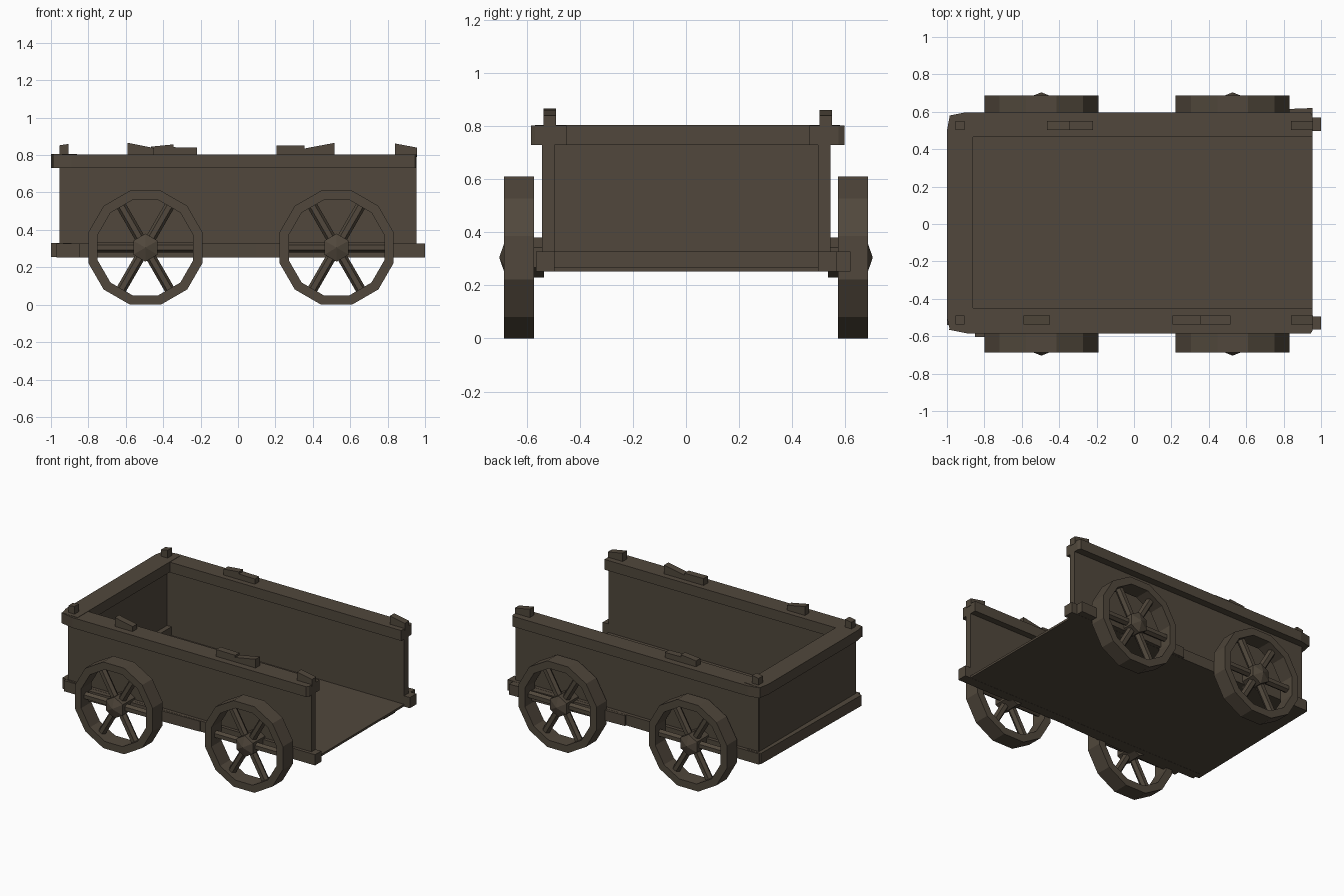
import bpy, bmesh
from math import cos, sin, pi

if "Cube" in bpy.data.objects:
    bpy.data.objects.remove(bpy.data.objects["Cube"])

wood = bpy.data.materials.new("dark brown wood")
wood.diffuse_color = (0.082, 0.064, 0.045, 1)
wood.use_nodes = True
wood.node_tree.nodes["Principled BSDF"].inputs["Base Color"].default_value = wood.diffuse_color


def finish(name, bm):
    bmesh.ops.recalc_face_normals(bm, faces=bm.faces)
    me = bpy.data.meshes.new(name)
    bm.to_mesh(me)
    bm.free()
    me.materials.append(wood)
    ob = bpy.data.objects.new(name, me)
    bpy.context.collection.objects.link(ob)
    return ob


def prism(name, outline, lo, hi, axes="xy"):
    """Extrude a 2D outline: 'xy' goes up z, 'xz' goes along y."""
    bm = bmesh.new()
    put = (lambda a, b, c: (a, b, c)) if axes == "xy" else (lambda a, b, c: (a, c, b))
    rings = [[bm.verts.new(put(a, b, c)) for a, b in outline] for c in (lo, hi)]
    n = len(outline)
    for i in range(n):
        j = (i + 1) % n
        bm.faces.new((rings[0][i], rings[0][j], rings[1][j], rings[1][i]))
    bm.faces.new(rings[0])
    bm.faces.new(rings[1])
    return finish(name, bm)


def box(name, x0, x1, y0, y1, z0, z1):
    return prism(name, [(x0, y0), (x1, y0), (x1, y1), (x0, y1)], z0, z1)


def lathe(name, profile, sides, phase, cx, cz, closed):
    """Revolve (radius, y) points around a wheel axle."""
    bm = bmesh.new()
    rings = []
    for r, y in profile:
        rings.append([bm.verts.new((cx + r * cos(phase + 2 * pi * k / sides), y,
                                    cz + r * sin(phase + 2 * pi * k / sides)))
                      for k in range(sides)])
    pairs = list(zip(rings, rings[1:]))
    if closed:
        pairs.append((rings[-1], rings[0]))
    for a, b in pairs:
        for k in range(sides):
            m = (k + 1) % sides
            bm.faces.new((a[k], a[m], b[m], b[k]))
    if not closed:
        bm.faces.new(rings[0])
    bmesh.ops.remove_doubles(bm, verts=bm.verts, dist=0.0001)
    return finish(name, bm)


def spokes(name, cx, cz, y):
    """Six hexagonal rods from hub to rim."""
    bm = bmesh.new()
    for k in range(6):
        a = k * pi / 3
        d, s = (cos(a), sin(a)), (-sin(a), cos(a))
        rings = []
        for dist in (0.04, 0.27):
            rings.append([bm.verts.new((cx + d[0] * dist + s[0] * 0.027 * cos(t),
                                        y + 0.027 * sin(t),
                                        cz + d[1] * dist + s[1] * 0.027 * cos(t)))
                          for t in [i * pi / 3 for i in range(6)]])
        for i in range(6):
            j = (i + 1) % 6
            bm.faces.new((rings[0][i], rings[0][j], rings[1][j], rings[1][i]))
        for ring in rings:
            bm.faces.new(ring)
    return finish(name, bm)


# Bed floor and wall panels (open at the +x end)
box("floor", -0.95, 0.955, -0.53, 0.53, 0.253, 0.268)
box("front_panel", -0.95, 0.955, -0.542, -0.495, 0.26, 0.78)
box("back_panel", -0.95, 0.955, 0.497, 0.545, 0.26, 0.78)
box("end_panel", -0.955, -0.905, -0.54, 0.54, 0.26, 0.78)

# Lower sills with an uneven second plank on each side
box("front_sill", -0.97, 1.0, -0.565, -0.495, 0.252, 0.328)
box("back_sill", -0.97, 1.0, 0.497, 0.57, 0.252, 0.328)
prism("end_sill", [(-1.0, -0.54), (-0.87, -0.56), (-0.87, 0.56), (-0.98, 0.56)], 0.254, 0.33)
prism("front_sill_plank", [(-0.85, -0.605), (0.1, -0.57), (0.1, -0.53), (-0.85, -0.53)], 0.253, 0.327)
prism("back_sill_plank", [(0.07, 0.53), (0.955, 0.53), (0.955, 0.62), (0.07, 0.585)], 0.253, 0.327)

# Top rails
prism("front_rail", [(-0.99, -0.565), (-0.89, -0.585), (0.945, -0.585), (0.955, -0.57),
                     (0.955, -0.45), (-0.9, -0.45)], 0.73, 0.803)
prism("back_rail", [(-0.9, 0.465), (0.955, 0.465), (0.955, 0.575), (0.945, 0.597),
                    (-0.9, 0.597), (-0.985, 0.58)], 0.73, 0.803)
prism("end_rail", [(-1.0, -0.5), (-0.985, -0.565), (-0.86, -0.57), (-0.86, 0.57),
                   (-0.985, 0.58), (-1.0, 0.5)], 0.732, 0.805)

# Small blocks on the rails: x start, x end, left top, right top
blocks = {
    -0.514: [(-0.955, -0.905, 0.852, 0.86), (-0.59, -0.45, 0.866, 0.838),
             (0.205, 0.355, 0.852, 0.85), (0.355, 0.515, 0.835, 0.865),
             (0.84, 0.957, 0.862, 0.84)],
    0.527: [(-0.955, -0.905, 0.852, 0.86), (-0.465, -0.345, 0.845, 0.857),
            (-0.345, -0.22, 0.842, 0.84), (0.84, 0.957, 0.862, 0.84)],
}
for y, row in blocks.items():
    for x0, x1, za, zb in row:
        prism("rail_block", [(x0, 0.79), (x1, 0.79), (x1, zb), (x0, za)],
              y - 0.024, y + 0.024, "xz")

# Wheels: 12-sided rim, hexagonal pointed hub, six spokes
CZ = 0.305
for cx in (-0.495, 0.527):
    for side in (-1, 1):
        lathe("wheel_rim", [(0.316, 0.573 * side), (0.316, 0.686 * side),
                            (0.264, 0.686 * side), (0.264, 0.573 * side)],
              12, pi / 12, cx, CZ, True)
        lathe("wheel_hub", [(0.075, 0.535 * side), (0.075, 0.678 * side), (0, 0.704 * side)],
              6, pi / 2, cx, CZ, False)
        spokes("wheel_spokes", cx, CZ, 0.63 * side)
